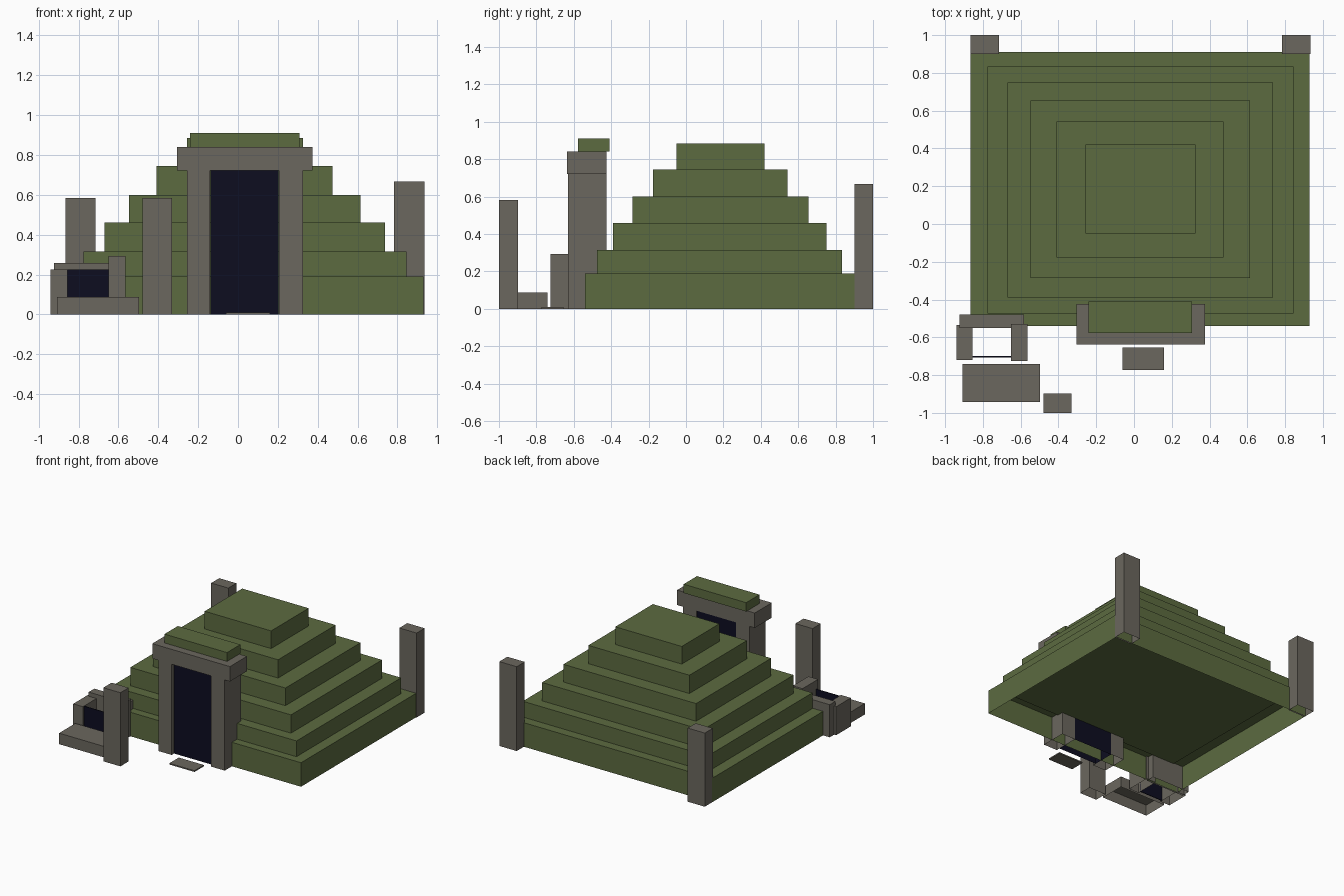
import bpy
import bmesh

cube = bpy.data.objects.get("Cube")
if cube:
    bpy.data.objects.remove(cube, do_unlink=True)


def material(name, rgb):
    m = bpy.data.materials.new(name)
    m.use_nodes = True
    colour = (*rgb, 1.0)
    m.diffuse_color = colour
    bsdf = next(n for n in m.node_tree.nodes if n.type == 'BSDF_PRINCIPLED')
    bsdf.inputs["Base Color"].default_value = colour
    bsdf.inputs["Roughness"].default_value = 0.9
    return m


moss = material("moss_green", (0.107, 0.147, 0.051))
stone = material("grey_stone", (0.147, 0.136, 0.112))
dark = material("dark_opening", (0.004, 0.004, 0.0145))


def box(name, x, y, z, mat, open_bottom=False):
    """Axis-aligned block between (min, max) pairs, optionally without its underside."""
    bm = bmesh.new()
    bmesh.ops.create_cube(bm, size=1.0)
    for v in bm.verts:
        for i, (lo, hi) in enumerate((x, y, z)):
            v.co[i] = hi if v.co[i] > 0 else lo
    if open_bottom:
        bm.normal_update()
        under = [f for f in bm.faces if f.normal.z < -0.5]
        bmesh.ops.delete(bm, geom=under, context='FACES_ONLY')
    mesh = bpy.data.meshes.new(name)
    bm.to_mesh(mesh)
    bm.free()
    mesh.materials.append(mat)
    ob = bpy.data.objects.new(name, mesh)
    bpy.context.scene.collection.objects.link(ob)
    return ob


# Stepped mound, hollow underneath
tiers = [
    ((-0.865, 0.93), (-0.54, 0.91), (0.0, 0.19)),
    ((-0.775, 0.845), (-0.475, 0.835), (0.18, 0.315)),
    ((-0.67, 0.737), (-0.39, 0.75), (0.315, 0.46)),
    ((-0.547, 0.615), (-0.285, 0.655), (0.46, 0.60)),
    ((-0.41, 0.475), (-0.177, 0.543), (0.60, 0.745)),
    ((-0.257, 0.325), (-0.05, 0.42), (0.745, 0.885)),
]
for i, (x, y, z) in enumerate(tiers):
    box(f"mound_tier_{i + 1}", x, y, z, moss, open_bottom=(i == 0))

# Main gateway
for side, x in (("right", (-0.257, -0.14)), ("left", (0.205, 0.325))):
    box(f"gate_post_{side}", x, (-0.63, -0.425), (0.0, 0.722), stone, True)
box("gate_opening", (-0.139, 0.204), (-0.60, -0.427), (0.0, 0.721), dark, True)
box("gate_lintel", (-0.305, 0.375), (-0.637, -0.424), (0.722, 0.84), stone)
box("gate_moss_cap", (-0.24, 0.308), (-0.577, -0.41), (0.84, 0.91), moss)
box("gate_step", (-0.06, 0.16), (-0.773, -0.655), (0.0, 0.01), stone)

# Small side shrine
box("shrine_post_right", (-0.94, -0.855), (-0.72, -0.535), (0.0, 0.225), stone, True)
box("shrine_post_left", (-0.65, -0.565), (-0.725, -0.53), (0.0, 0.293), stone, True)
box("shrine_back_wall", (-0.923, -0.583), (-0.55, -0.48), (0.0, 0.258), stone, True)
box("shrine_opening", (-0.855, -0.65), (-0.706, -0.70), (0.0, 0.224), dark)
box("shrine_step", (-0.907, -0.497), (-0.943, -0.74), (0.0, 0.087), stone, True)

# Standing pillars
pillars = [
    ("front_pillar", (-0.48, -0.33), (-1.0, -0.897), 0.583),
    ("back_pillar_right", (-0.865, -0.715), (0.90, 1.0), 0.583),
    ("back_pillar_left", (0.783, 0.935), (0.90, 1.0), 0.668),
]
for name, x, y, top in pillars:
    box(name, x, y, (0.0, top), stone, True)
